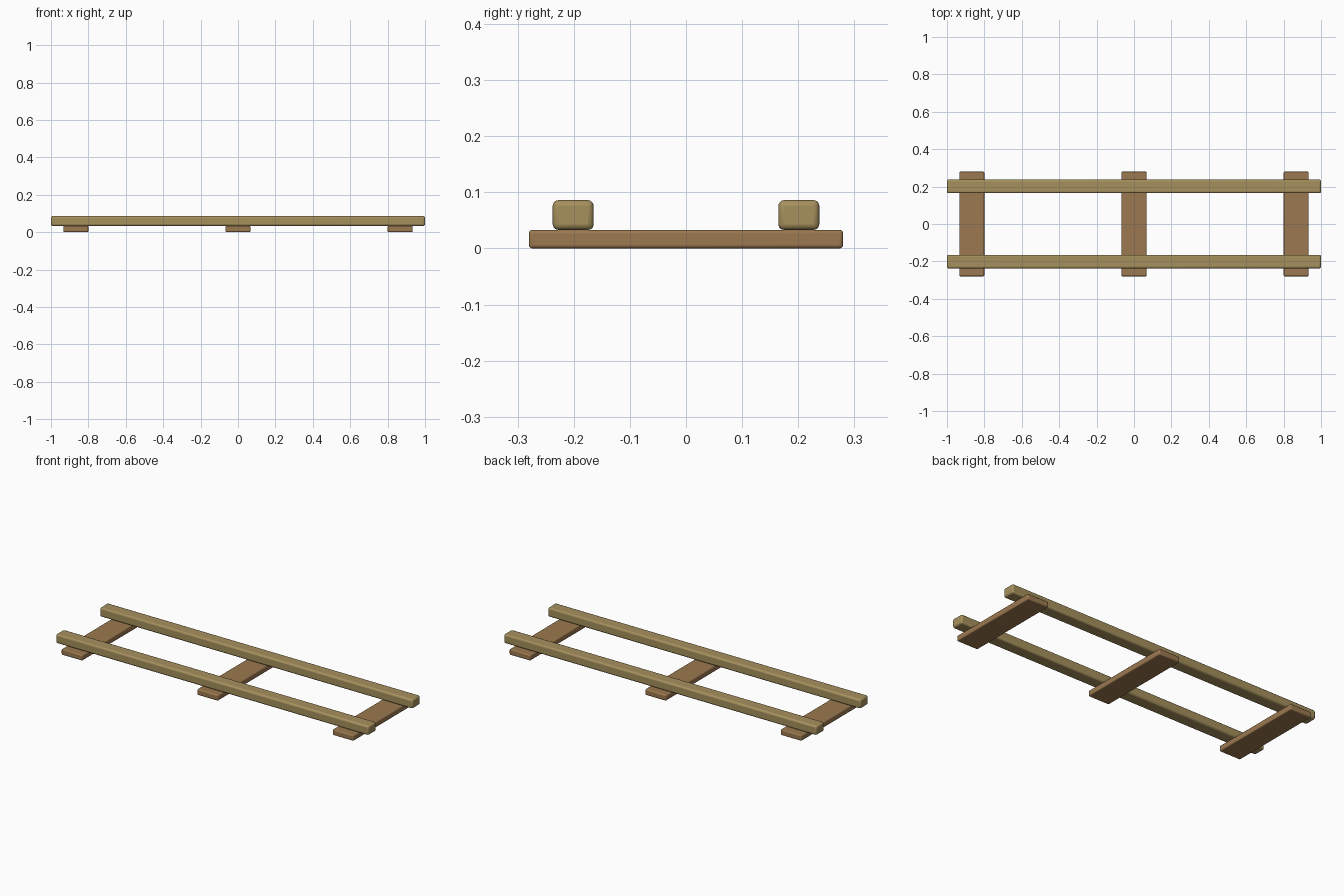
import bpy

if "Cube" in bpy.data.objects:
    bpy.data.objects.remove(bpy.data.objects["Cube"])

def material(name, rgb):
    m = bpy.data.materials.new(name)
    m.diffuse_color = (*rgb, 1)
    m.use_nodes = True
    m.node_tree.nodes["Principled BSDF"].inputs["Base Color"].default_value = m.diffuse_color
    return m

rail_wood = material("rail_wood", (0.38, 0.28, 0.11))
slat_wood = material("slat_wood", (0.33, 0.19, 0.08))

def beam(name, size, loc, bevel, mat):
    bpy.ops.mesh.primitive_cube_add(size=1, location=loc)
    ob = bpy.context.object
    ob.name = name
    ob.scale = size
    bpy.ops.object.transform_apply(location=False, rotation=False, scale=True)
    b = ob.modifiers.new("rounded_edges", 'BEVEL')
    b.width = bevel
    b.segments = 3
    ob.data.materials.append(mat)
    bpy.ops.object.shade_smooth_by_angle()
    return ob

SLAT_H, RAIL_H = 0.033, 0.053

# Cross slats resting on the ground
for name, x in (("left", -0.867), ("middle", 0), ("right", 0.867)):
    beam(f"{name}_cross_slat", (0.134, 0.56, SLAT_H), (x, 0, SLAT_H / 2), 0.006, slat_wood)

# Long rails on top of the slats
for name, y in (("front", -0.201), ("back", 0.201)):
    beam(f"{name}_rail", (2.0, 0.073, RAIL_H), (0, y, SLAT_H + RAIL_H / 2), 0.01, rail_wood)
